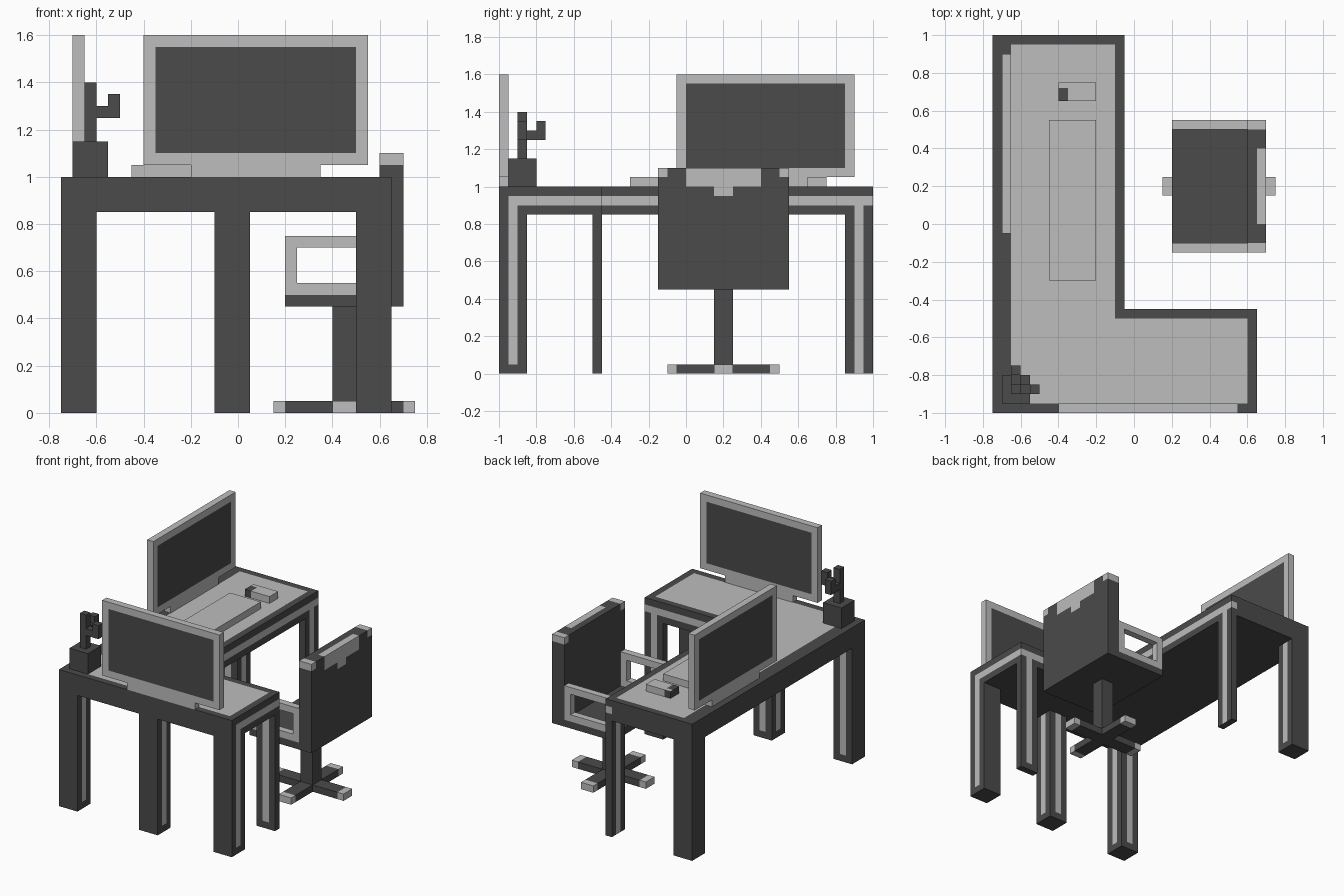
import bpy, bmesh
from mathutils import Vector

if "Cube" in bpy.data.objects:
    bpy.data.objects.remove(bpy.data.objects["Cube"])


def material(name, value):
    m = bpy.data.materials.new(name)
    m.diffuse_color = (value, value, value, 1)
    m.use_nodes = True
    m.node_tree.nodes["Principled BSDF"].inputs["Base Color"].default_value = m.diffuse_color
    return m


MATS = [material("dark grey", 0.069), material("light grey", 0.51)]
DARK, LIGHT = 0, 1


def finish(name, bm, cuts=None, rule=None, base=DARK):
    """Cut the mesh on axis planes, then colour faces light where rule is true."""
    for axis, values in (cuts or {}).items():
        no = Vector([float(a == axis) for a in "xyz"])
        for v in values:
            bmesh.ops.bisect_plane(bm, geom=bm.verts[:] + bm.edges[:] + bm.faces[:],
                                   dist=1e-5, plane_co=no * v, plane_no=no)
    bmesh.ops.recalc_face_normals(bm, faces=bm.faces[:])
    for f in bm.faces:
        f.material_index = base
        if rule:
            f.material_index = LIGHT if rule(f.calc_center_median(), f.normal) else DARK
    mesh = bpy.data.meshes.new(name)
    bm.to_mesh(mesh)
    bm.free()
    for m in MATS:
        mesh.materials.append(m)
    ob = bpy.data.objects.new(name, mesh)
    bpy.context.collection.objects.link(ob)
    return ob


def boxes(name, spans, **kw):
    """Spans are (x0, x1, y0, y1, z0, z1)."""
    bm = bmesh.new()
    for x0, x1, y0, y1, z0, z1 in spans:
        vs = bmesh.ops.create_cube(bm, size=1)["verts"]
        for v in vs:
            v.co = (x1 if v.co.x > 0 else x0, y1 if v.co.y > 0 else y0, z1 if v.co.z > 0 else z0)
    return finish(name, bm, **kw)


# L-shaped desk top with inlaid surface and edge trim
def desk_rule(c, n):
    if n.z > 0.5:
        return -0.65 < c.x and -0.95 < c.y < 0.95 and (c.x < -0.1 or c.y < -0.5) and c.x < 0.6
    band = 0.9 < c.z < 0.95
    low = c.z < 0.9
    if n.x > 0.5 and c.x > 0.6:
        return (band and c.y > -0.95) or (low and -0.95 < c.y < -0.9)
    if n.x > 0.5:
        return band or (low and 0.9 < c.y < 0.95)
    if n.y > 0.5 and c.y < 0:
        return band or (low and 0.55 < c.x < 0.6)
    return n.y > 0.5 and band and c.x > -0.1


bm = bmesh.new()
outline = [(-0.75, -1), (0.65, -1), (0.65, -0.45), (-0.05, -0.45), (-0.05, 1), (-0.75, 1)]
face = bm.faces.new([bm.verts.new((x, y, 0.85)) for x, y in outline])
ext = bmesh.ops.extrude_face_region(bm, geom=[face])["geom"]
bmesh.ops.translate(bm, vec=(0, 0, 0.15), verts=[g for g in ext if isinstance(g, bmesh.types.BMVert)])
finish("desk_top", bm, cuts={"z": [0.9, 0.95], "x": [-0.65, -0.1, 0.55, 0.6],
                             "y": [-0.95, -0.9, -0.5, 0.9, 0.95]}, rule=desk_rule)


# Desk legs with a light stripe on the listed sides
def leg(name, x0, x1, y0, y1, sides, foot=0.05):
    mx, my = (x0 + x1) / 2, (y0 + y1) / 2

    def rule(c, n):
        if c.z < foot:
            return False
        if abs(n.x) > 0.5:
            return ("+x" if n.x > 0 else "-x") in sides and abs(c.y - my) < 0.02
        if abs(n.y) > 0.5:
            return ("+y" if n.y > 0 else "-y") in sides and abs(c.x - mx) < 0.02
        return False

    cuts = {"z": [foot]} if foot else {}
    if x1 - x0 > 0.1:
        cuts["x"] = [mx - 0.025, mx + 0.025]
    if y1 - y0 > 0.1:
        cuts["y"] = [my - 0.025, my + 0.025]
    boxes(name, [(x0, x1, y0, y1, 0, 0.85)], cuts=cuts, rule=rule)


leg("front_left_leg", -0.75, -0.6, -1, -0.85, ("+x", "+y"))
leg("front_middle_leg", -0.1, 0.05, -1, -0.85, ("+x", "-x", "+y"))
leg("front_right_leg", 0.5, 0.65, -1, -0.85, ("+x", "-x"))
leg("inner_right_leg", 0.5, 0.65, -0.5, -0.45, ("+y", "-y"))
leg("back_left_leg", -0.75, -0.6, 0.85, 1, ("+x", "-y"))
leg("back_right_leg", -0.1, -0.05, 0.85, 1, ("+x", "-x"), foot=0)

# Monitors: panel with dark screens on both sides, and a foot
boxes("front_monitor", [(-0.4, 0.55, -1, -0.95, 1.05, 1.6)],
      cuts={"x": [-0.35, 0.5], "z": [1.1, 1.55]},
      rule=lambda c, n: not (abs(n.y) > 0.5 and -0.35 < c.x < 0.5 and 1.1 < c.z < 1.55))
boxes("front_monitor_foot", [(-0.2, 0.35, -1, -0.95, 1, 1.05)], base=LIGHT)
boxes("side_monitor", [(-0.7, -0.65, -0.05, 0.9, 1.05, 1.6)],
      cuts={"y": [0, 0.85], "z": [1.1, 1.55]},
      rule=lambda c, n: not (abs(n.x) > 0.5 and 0 < c.y < 0.85 and 1.1 < c.z < 1.55))
boxes("side_monitor_foot", [(-0.7, -0.65, 0.15, 0.7, 1, 1.05)], base=LIGHT)

# Keyboard and mouse
boxes("keyboard", [(-0.45, -0.2, -0.3, 0.55, 1, 1.05)], base=LIGHT)
boxes("mouse", [(-0.4, -0.2, 0.65, 0.75, 1, 1.05)], cuts={"x": [-0.35], "y": [0.72]},
      rule=lambda c, n: c.x > -0.35 or (n.z > 0.5 and c.y > 0.72))

# Potted cactus with two bent arms
boxes("plant_pot", [(-0.7, -0.55, -0.95, -0.8, 1, 1.15)])
boxes("cactus", [(-0.65, -0.6, -0.9, -0.85, 1.15, 1.4),
                 (-0.6, -0.55, -0.9, -0.85, 1.25, 1.3), (-0.55, -0.5, -0.9, -0.85, 1.25, 1.35),
                 (-0.65, -0.6, -0.85, -0.8, 1.25, 1.3), (-0.65, -0.6, -0.8, -0.75, 1.25, 1.35)])

# Chair seat and backrest with light corners and top patch
boxes("chair_seat", [(0.2, 0.6, -0.15, 0.55, 0.45, 0.5)])


def back_rule(c, n):
    if c.z > 1.05 and (c.y < -0.1 or c.y > 0.5):
        return True
    if n.z > 0.5:
        return c.x > 0.65 and 0 < c.y < 0.4
    return n.x > 0.5 and ((c.z > 1 and 0 < c.y < 0.4) or (c.z > 0.95 and 0.15 < c.y < 0.25))


boxes("chair_back", [(0.6, 0.7, -0.15, 0.55, 0.45, 1.1)], rule=back_rule,
      cuts={"x": [0.65], "y": [-0.1, 0, 0.15, 0.25, 0.4, 0.5], "z": [0.95, 1, 1.05]})

# Armrest frames
for side, y in (("front", -0.15), ("back", 0.5)):
    boxes(side + "_armrest", [(0.2, 0.6, y, y + 0.05, 0.5, 0.55), (0.2, 0.6, y, y + 0.05, 0.7, 0.75),
                              (0.2, 0.25, y, y + 0.05, 0.55, 0.7), (0.55, 0.6, y, y + 0.05, 0.55, 0.7)],
          base=LIGHT)

# Chair stem and cross base with light tips
boxes("chair_stem", [(0.4, 0.5, 0.15, 0.25, 0.05, 0.45)])
boxes("chair_base", [(0.15, 0.75, 0.15, 0.25, 0, 0.05),
                     (0.4, 0.5, -0.1, 0.15, 0, 0.05), (0.4, 0.5, 0.25, 0.5, 0, 0.05)],
      cuts={"x": [0.2, 0.7], "y": [-0.05, 0.45]},
      rule=lambda c, n: c.x < 0.2 or c.x > 0.7 or c.y < -0.05 or c.y > 0.45)
